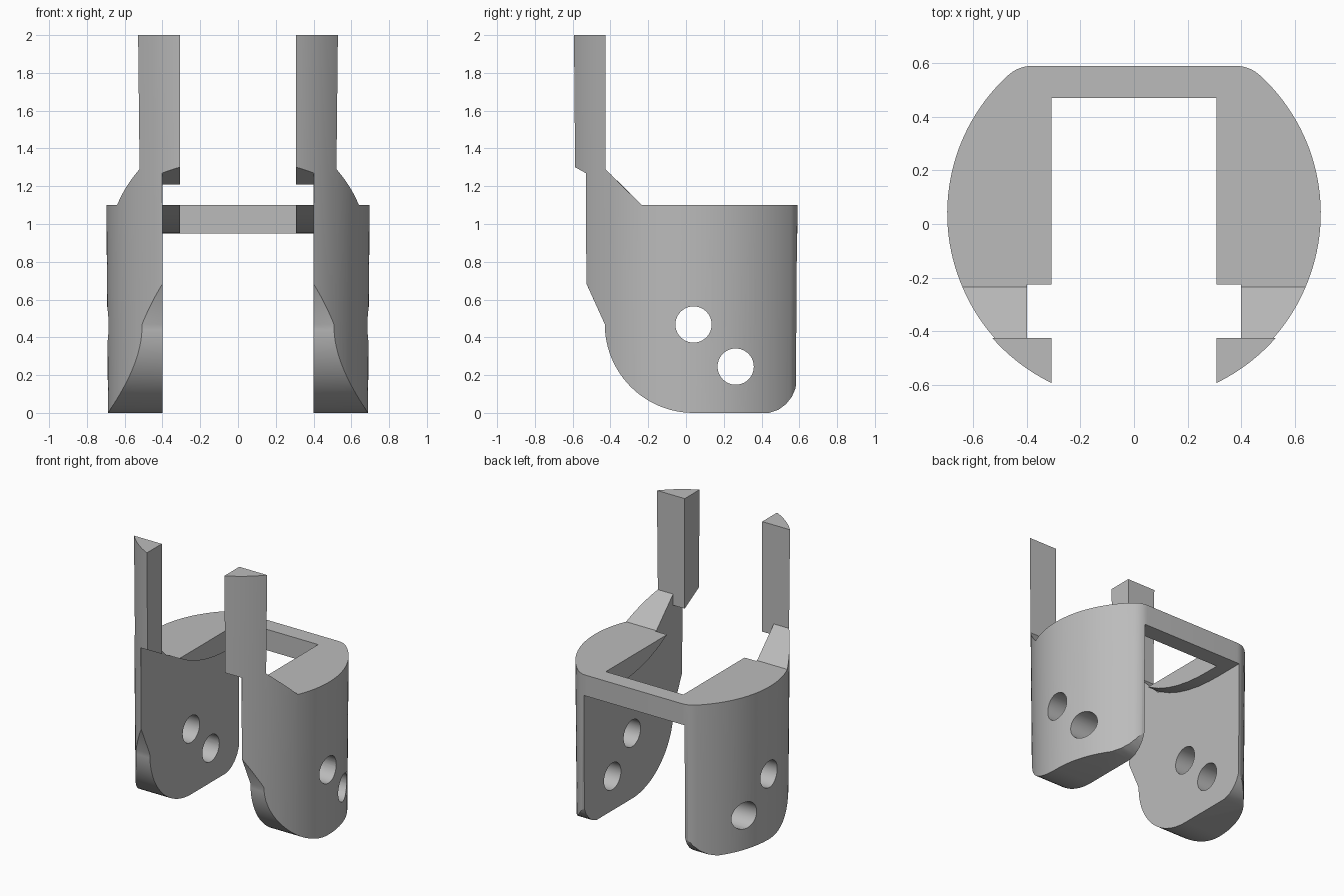
import bpy, bmesh
from math import cos, sin, radians

old = bpy.data.objects.get("Cube")
if old:
    bpy.data.objects.remove(old, do_unlink=True)

grey = bpy.data.materials.new("plain grey")
grey.use_nodes = True
grey.diffuse_color = (0.5, 0.5, 0.5, 1)
grey.node_tree.nodes["Principled BSDF"].inputs["Base Color"].default_value = (0.5, 0.5, 0.5, 1)


def arc(cx, cy, r, start, end, steps):
    """Points along a circular arc, angles in degrees."""
    angles = [radians(start + (end - start) * i / steps) for i in range(steps + 1)]
    return [(cx + r * cos(a), cy + r * sin(a)) for a in angles]


def loft(name, lower, upper):
    """Closed solid between two matching loops of 3D points."""
    bm = bmesh.new()
    a = [bm.verts.new(p) for p in lower]
    b = [bm.verts.new(p) for p in upper]
    bm.faces.new(a)
    bm.faces.new(b)
    for i in range(len(a)):
        j = (i + 1) % len(a)
        bm.faces.new((a[i], a[j], b[j], b[i]))
    bmesh.ops.recalc_face_normals(bm, faces=bm.faces)
    mesh = bpy.data.meshes.new(name)
    bm.to_mesh(mesh)
    bm.free()
    mesh.materials.append(grey)
    obj = bpy.data.objects.new(name, mesh)
    bpy.context.collection.objects.link(obj)
    return obj


def side_prism(name, profile, half_width):
    """Extrude a (y, z) profile symmetrically along x."""
    return loft(name, [(-half_width, y, z) for y, z in profile],
                [(half_width, y, z) for y, z in profile])


def combine(obj, cutter, operation):
    mod = obj.modifiers.new("cut", 'BOOLEAN')
    mod.object, mod.operation, mod.solver = cutter, operation, 'EXACT'
    bpy.context.view_layer.objects.active = obj
    bpy.ops.object.modifier_apply(modifier=mod.name)
    bpy.data.objects.remove(cutter, do_unlink=True)


# Round body with a flat, filleted back, widening slightly upwards
CENTRE_Y = 0.04
half = arc(0, CENTRE_Y, 0.697, -90, 47, 56) + arc(0.38, 0.458, 0.132, 50, 90, 8)
plan = half + [(-x, y) for x, y in reversed(half[1:])]


def plan_at(z):
    k = 1 + 0.0115 * (z - 1.1)
    return [(x * k, CENTRE_Y + (y - CENTRE_Y) * k, z) for x, y in plan]


body = loft("bracket_body", plan_at(-0.1), plan_at(2.1))

# Side silhouette: rounded foot, front chamfer, sloped shoulder, tall prong
foot_front = arc(0.04, 0.47, 0.47, 180, 270, 24)
foot_back = [(0.44, 0), (0.49, 0.017), (0.53, 0.047), (0.56, 0.085), (0.578, 0.125), (0.588, 0.17)]
silhouette = (foot_front + foot_back
              + [(0.8, 0.17), (0.8, 1.1), (-0.235, 1.1), (-0.425, 1.29),
                 (-0.425, 2), (-0.8, 2), (-0.8, 1.27), (-0.53, 1.27), (-0.53, 0.69)])
combine(body, side_prism("silhouette", silhouette, 1), 'INTERSECT')

# Wide channel between the legs, with a curved ledge underside
ledge = [(0.47, 0.95), (0.38, 0.95), (0.28, 0.953), (0.18, 0.962), (0.08, 0.98),
         (-0.02, 1.006), (-0.12, 1.045), (-0.225, 1.1)]
channel = ([(-0.8, -0.2), (0.8, -0.2), (0.8, 0.95)] + ledge
           + [(-0.225, 1.4), (-0.425, 1.4), (-0.425, 1.21), (-0.8, 1.42)])
combine(body, side_prism("channel", channel, 0.4), 'DIFFERENCE')

# Narrow opening in front of the rear bridge and between the prongs
opening = [(-0.9, -0.3), (0.47, -0.3), (0.47, 2.3), (-0.9, 2.3)]
combine(body, side_prism("opening", opening, 0.308), 'DIFFERENCE')

# Two pin holes through both legs
for y, z in ((0.04, 0.468), (0.263, 0.245)):
    combine(body, side_prism("pin_hole", arc(y, z, 0.096, 0, 351, 39), 1), 'DIFFERENCE')

bpy.ops.object.select_all(action='DESELECT')
body.select_set(True)
bpy.context.view_layer.objects.active = body
bpy.ops.object.shade_smooth_by_angle(angle=radians(25))
